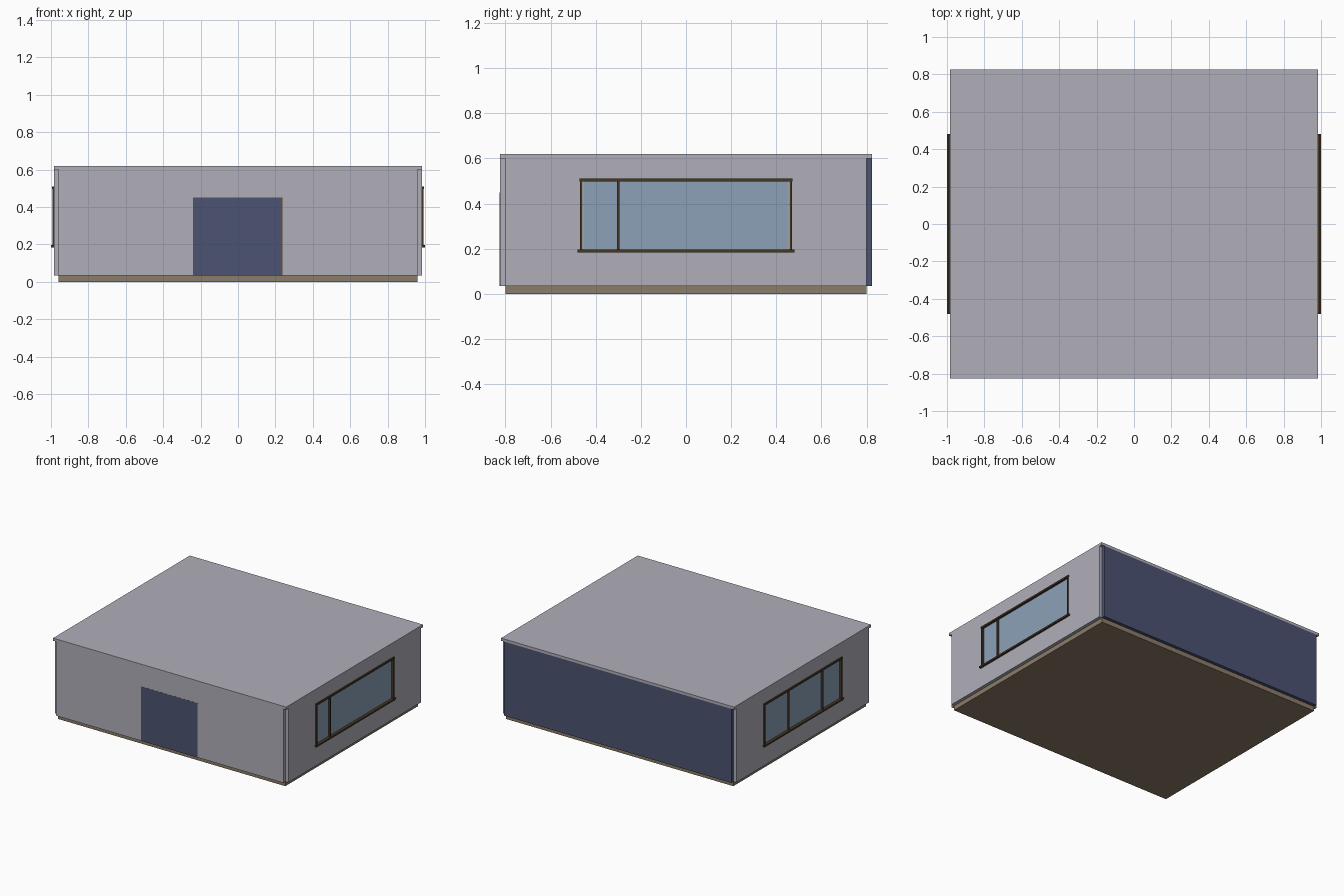
import bpy

if "Cube" in bpy.data.objects:
    bpy.data.objects.remove(bpy.data.objects["Cube"])


def lin(c):
    c /= 255
    return c / 12.92 if c <= 0.04045 else ((c + 0.055) / 1.055) ** 2.4


def material(name, r, g, b):
    m = bpy.data.materials.new(name)
    m.diffuse_color = (lin(r), lin(g), lin(b), 1)
    m.use_nodes = True
    m.node_tree.nodes["Principled BSDF"].inputs["Base Color"].default_value = m.diffuse_color
    return m


GREY = material("wall_grey", 176, 175, 185)
BLUE = material("navy_blue", 76, 83, 114)
BROWN = material("floor_brown", 139, 124, 104)
DARK = material("frame_dark_brown", 70, 55, 38)
GLASS = material("window_glass", 140, 161, 184)


def box(name, x, y, z, mat):
    """Axis-aligned box from (min, max) ranges."""
    (x0, x1), (y0, y1), (z0, z1) = sorted(x), sorted(y), sorted(z)
    v = [(a, b, c) for a in (x0, x1) for b in (y0, y1) for c in (z0, z1)]
    f = [(0, 1, 3, 2), (4, 6, 7, 5), (0, 4, 5, 1), (2, 3, 7, 6), (0, 2, 6, 4), (1, 5, 7, 3)]
    me = bpy.data.meshes.new(name)
    me.from_pydata(v, [], f)
    me.materials.append(mat)
    ob = bpy.data.objects.new(name, me)
    bpy.context.collection.objects.link(ob)
    return ob


X, Y, T = 0.96, 0.80, 0.025      # inner half sizes and wall thickness
Z0, Z1 = 0.035, 0.60             # wall bottom and top
WY, WZ0, WZ1 = 0.465, 0.195, 0.50   # window opening
DX, DZ = 0.24, 0.45              # door half width and top

# Floor slab and roof slab
box("floor", (-X, X), (-Y, Y), (0, Z0), BROWN)
box("roof", (-X - T, X + T), (-Y - T, Y + T), (Z1, 0.62), GREY)

# Back wall
box("back_wall", (-X, X), (Y, Y + T), (Z0, Z1), BLUE)

# Front wall in segments around the door
box("front_wall_left", (-X, -DX), (-Y - T, -Y), (Z0, Z1), GREY)
box("front_wall_right", (DX, X), (-Y - T, -Y), (Z0, Z1), GREY)
box("front_wall_header", (-DX, DX), (-Y - T, -Y), (DZ, Z1), GREY)
box("door", (-DX, DX - 0.006), (-Y - T - 0.001, -Y), (Z0, DZ), BLUE)
box("door_edge", (DX - 0.006, DX), (-Y - T - 0.001, -Y), (Z0, DZ), BROWN)

# Side walls with framed windows
for side, s, mullions in (("right", 1, (-0.30,)), ("left", -1, (0.17, -0.24))):
    wall = (s * X, s * (X + T))
    box(side + "_wall_front", wall, (-Y, -WY), (Z0, Z1), GREY)
    box(side + "_wall_back", wall, (WY, Y), (Z0, Z1), GREY)
    box(side + "_wall_below", wall, (-WY, WY), (Z0, WZ0 - 0.005), GREY)
    box(side + "_wall_above", wall, (-WY, WY), (WZ1, Z1), GREY)
    box(side + "_glass", (s * 0.970, s * 0.978), (-0.455, 0.453), (WZ0, WZ1), GLASS)
    frame = (s * 0.964, s * 0.992)
    box(side + "_window_sill", (s * X, s * 1.0), (-0.48, 0.48), (0.184, 0.197), DARK)
    box(side + "_window_head", (s * X, s * 0.995), (-0.472, 0.472), (0.497, 0.51), DARK)
    for i, y in enumerate((-0.464, 0.464) + mullions):
        box(f"{side}_window_post_{i}", frame, (y - 0.005, y + 0.005), (0.197, 0.497), DARK)
